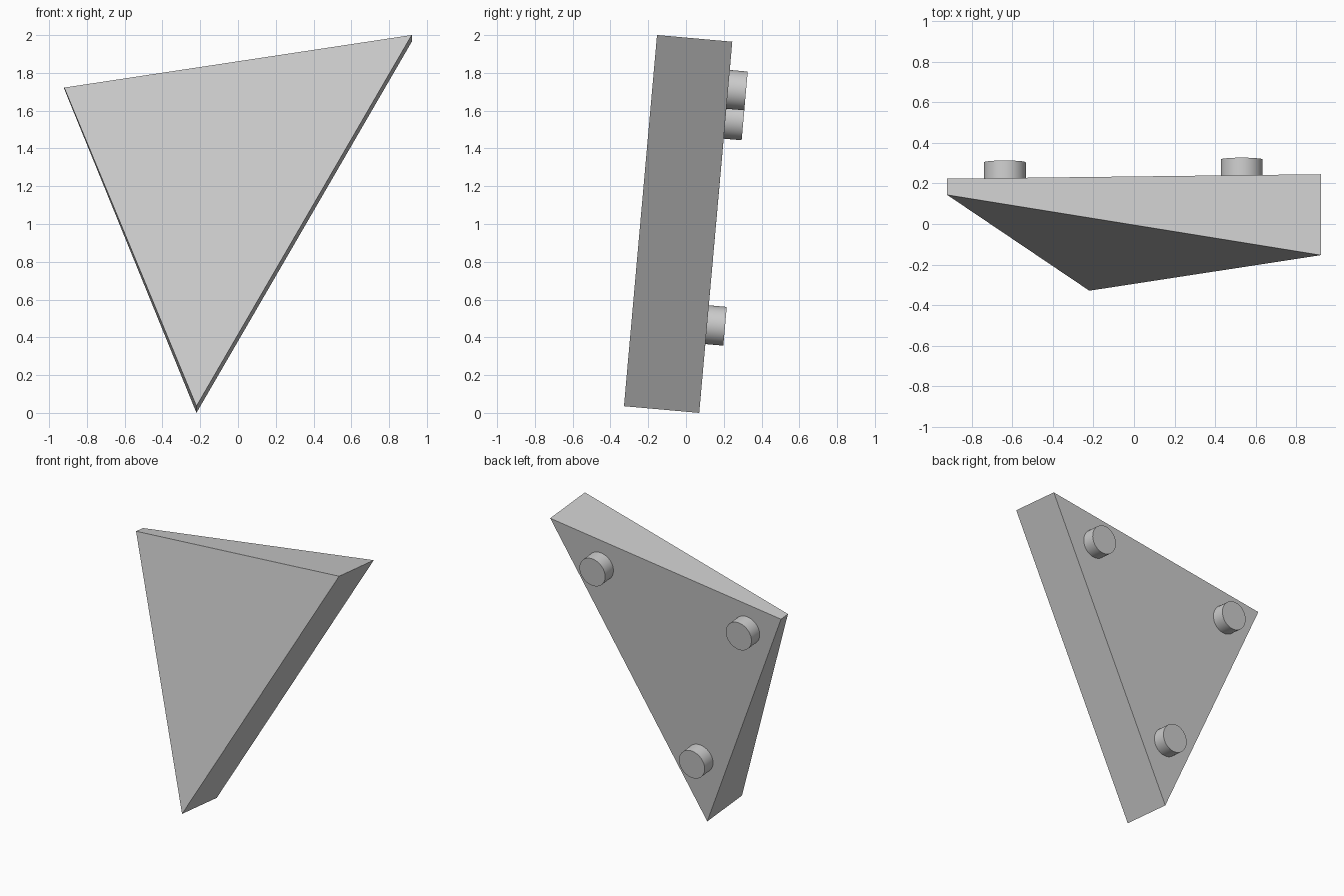
import bpy
import bmesh
from mathutils import Vector

cube = bpy.data.objects.get("Cube")
if cube:
    bpy.data.objects.remove(cube, do_unlink=True)

grey = bpy.data.materials.new("light_grey")
grey.use_nodes = True
colour = (0.6, 0.6, 0.6, 1)
grey.diffuse_color = colour
grey.node_tree.nodes["Principled BSDF"].inputs["Base Color"].default_value = colour

# Rear triangle of the wedge: bottom, left and right corners
rear = [Vector((-0.22, 0.07, 0)), Vector((0.92, 0.245, 1.965)),
        Vector((-0.92, 0.223, 1.715))]
depths = [0.4, 0.4, 0.08]
back = Vector((0, 1, -0.089)).normalized()


# Tapered triangular body: each rear corner is pushed forward by its own depth
def make_body():
    bm = bmesh.new()
    rear_verts = [bm.verts.new(p) for p in rear]
    front_verts = [bm.verts.new(p - back * d) for p, d in zip(rear, depths)]
    bm.faces.new(rear_verts)
    bm.faces.new(front_verts)
    for i in range(3):
        j = (i + 1) % 3
        bm.faces.new((rear_verts[i], rear_verts[j], front_verts[j], front_verts[i]))
    bmesh.ops.recalc_face_normals(bm, faces=bm.faces)
    mesh = bpy.data.meshes.new("wedge_body")
    bm.to_mesh(mesh)
    bm.free()
    mesh.materials.append(grey)
    body = bpy.data.objects.new("wedge_body", mesh)
    bpy.context.collection.objects.link(body)


# Round peg standing on the rear face
def make_peg(name, base, height=0.095, sunk=0.02):
    bpy.ops.mesh.primitive_cylinder_add(
        vertices=48, radius=0.103, depth=height + sunk,
        location=base + back * (height - sunk) / 2,
        rotation=back.to_track_quat('Z', 'Y').to_euler())
    peg = bpy.context.object
    peg.name = name
    peg.data.materials.append(grey)
    bpy.ops.object.shade_smooth_by_angle()


make_body()

# The pegs sit on a smaller copy of the rear triangle
bottom = Vector((-0.192, 0.112, 0.467))
for name, corner in zip(("bottom_peg", "left_peg", "right_peg"), rear):
    make_peg(name, bottom + (corner - rear[0]) * 0.634)
